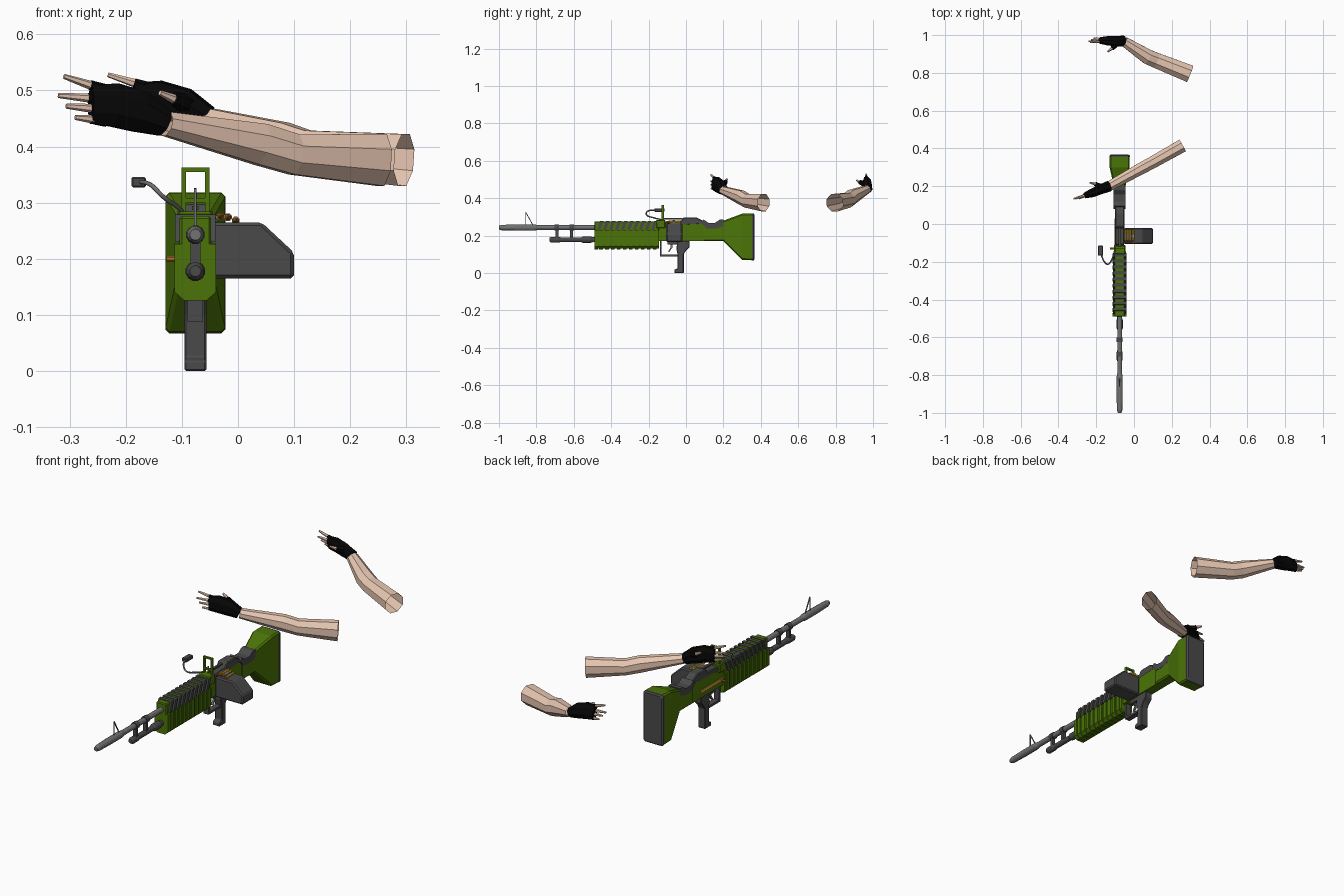
import bpy, bmesh, math
from mathutils import Vector, Matrix

cube = bpy.data.objects.get("Cube")
if cube:
    bpy.data.objects.remove(cube)


def material(name, rgb):
    m = bpy.data.materials.new(name)
    m.use_nodes = True
    m.diffuse_color = (*rgb, 1)
    m.node_tree.nodes["Principled BSDF"].inputs["Base Color"].default_value = (*rgb, 1)
    return m


GREEN = material("olive green", (.07, .175, .002))
GRAY = material("dark gray", (.068, .068, .068))
STEEL = material("steel gray", (.17, .17, .175))
SILVER = material("link silver", (.4, .4, .38))
BLACK = material("glove black", (.002, .002, .002))
SKIN = material("skin", (.84, .6, .465))
BRASS = material("brass", (.65, .38, .03))
ORANGE = material("copper orange", (.5, .18, .02))
CX = -.076  # centre plane of the gun


def finish(name, bm, mat, bevel=0):
    bmesh.ops.recalc_face_normals(bm, faces=bm.faces)
    mesh = bpy.data.meshes.new(name)
    bm.to_mesh(mesh)
    bm.free()
    mesh.materials.append(mat)
    ob = bpy.data.objects.new(name, mesh)
    bpy.context.scene.collection.objects.link(ob)
    if bevel:
        mod = ob.modifiers.new("edge", "BEVEL")
        mod.width, mod.segments, mod.angle_limit = bevel, 1, math.radians(35)
    return ob


def skin_rings(name, rings, mat, closed=True, bevel=0):
    """Bridge a list of equal point loops."""
    bm = bmesh.new()
    loops = [[bm.verts.new(p) for p in r] for r in rings]
    n = len(loops[0])
    for a, b in zip(loops, loops[1:]):
        for i in range(n):
            j = (i + 1) % n
            bm.faces.new((a[i], a[j], b[j], b[i]))
    if closed:
        bm.faces.new(loops[0])
        bm.faces.new(loops[-1])
    return finish(name, bm, mat, bevel)


def side_prism(name, yz, half, mat, bevel=0):
    return skin_rings(name, [[(CX + s * half, y, z) for y, z in yz] for s in (-1, 1)], mat, True, bevel)


def front_prism(name, xz, y0, y1, mat, bevel=0):
    return skin_rings(name, [[(x, y, z) for x, z in xz] for y in (y0, y1)], mat, True, bevel)


def box(name, x0, x1, y0, y1, z0, z1, mat, bevel=0):
    return front_prism(name, [(x0, z0), (x1, z0), (x1, z1), (x0, z1)], y0, y1, mat, bevel)


def limb(name, stations, mat, n=8, closed=True, xf=lambda p: p):
    """Loft ellipses; a station is (centre, side radius, upright radius)."""
    pts = [Vector(s[0]) for s in stations]
    rings = []
    for i, (c, a, b) in enumerate(stations):
        t = (pts[min(i + 1, len(pts) - 1)] - pts[max(i - 1, 0)]).normalized()
        ref = Vector((0, 1, 0)) if abs(t.z) > .9 else Vector((0, 0, 1))
        side = t.cross(ref).normalized()
        up = side.cross(t)
        angles = [math.tau * (k + .5) / n for k in range(n)]
        rings.append([xf(pts[i] + side * a * math.cos(q) + up * b * math.sin(q)) for q in angles])
    return skin_rings(name, rings, mat, closed)


def rod(name, p, q, r, mat, n=8, r2=None):
    r2 = r if r2 is None else r2
    return limb(name, [(p, r, r), (q, r2, r2)], mat, n)


def turned(name, z, profile, mat):
    return limb(name, [((CX, y, z), r, r) for y, r in profile], mat, 12)


# Barrel, flash hider and gas cylinder
turned("barrel", .243, [(-.82, .013), (-.47, .013)], STEEL)
turned("flash_hider", .243, [(-1, .01), (-.985, .015), (-.9, .017), (-.81, .017), (-.79, .013)], STEEL)
turned("gas_cylinder", .178, [(-.73, .01), (-.72, .016), (-.68, .016), (-.67, .013), (-.56, .013),
                              (-.55, .018), (-.51, .018), (-.5, .014), (-.47, .014)], GRAY)
for y in (-.69, -.612):
    turned("barrel_band", .243, [(y - .012, .017), (y + .012, .017)], GRAY)
    box("barrel_post", CX - .009, CX + .009, y - .007, y + .007, .18, .24, GRAY)
rod("front_sight_post", (CX, -.857, .25), (CX, -.857, .325), .003, STEEL, 4)
rod("front_sight_brace", (CX, -.857, .325), (CX, -.815, .25), .003, STEEL, 4)


# Ribbed handguard with slanted dark louvres along its top
def guard_section(half, low, high):
    return [(CX - half * .55, low), (CX + half * .55, low), (CX + half, low + .015),
            (CX + half, high), (CX - half, high), (CX - half, low + .015)]


front_prism("handguard", guard_section(.033, .13, .226), -.488, -.145, GREEN)
front_prism("handguard_front_cap", guard_section(.037, .126, .226), -.49, -.47, GREEN)
box("handguard_top", CX - .028, CX + .028, -.49, -.145, .22, .276, GREEN, .004)
for i in range(10):
    y = -.465 + i * .032
    front_prism("handguard_rib", guard_section(.037, .126, .228), y, y + .02, GREEN)
    louvre = [(y - .012, .23), (y + .006, .23), (y + .024, .279), (y + .006, .279)]
    side_prism("louvre", louvre, .036, GRAY)

# Receiver, feed cover and rear sight base
box("receiver", CX - .024, CX + .024, -.147, .12, .17, .266, GREEN)
box("rear_sight_base", CX - .031, CX + .031, -.16, -.11, .24, .284, GREEN, .004)
side_prism("feed_cover", [(-.11, .25), (-.11, .274), (-.025, .28), (-.012, .298), (.055, .298), (.09, .28),
                          (.105, .262)], .0245, GRAY, .004)
side_prism("cover_hinge", [(.08, .27), (.11, .237), (.165, .237), (.2, .25), (.2, .285), (.18, .285),
                           (.155, .268), (.12, .268), (.095, .285)], .0315, GRAY)
box("carry_rail", CX - .006, CX + .006, -.12, -.02, .287, .294, GRAY)


# Flared stock with butt pad
def stock_ring(y, half, low, high, cut=.007):
    return [(CX + sx * (half - (cut if k else 0)), y, z + sz * (0 if k else cut))
            for sx, z, sz, order in ((-1, low, 1, (0, 1)), (1, low, 1, (1, 0)),
                                     (1, high, -1, (0, 1)), (-1, high, -1, (1, 0))) for k in order]


skin_rings("stock", [stock_ring(.1, .03, .17, .255), stock_ring(.185, .031, .17, .268),
                     stock_ring(.2, .031, .17, .28), stock_ring(.3, .053, .07, .317),
                     stock_ring(.355, .053, .068, .318)], GREEN)
skin_rings("butt_pad", [stock_ring(.354, .0535, .067, .318), stock_ring(.362, .0535, .067, .318),
                        stock_ring(.367, .047, .075, .311)], GRAY)

# Grip, trigger and guard
side_prism("pistol_grip", [(-.045, .172), (.02, .172), (.02, .14), (0, .12), (-.012, .1), (-.012, 0),
                           (-.062, 0), (-.062, .018), (-.045, .025), (-.045, .1), (-.052, .13)], .0195, GRAY, .003)
side_prism("trigger_guard", [(-.14, .172), (-.14, .088), (-.045, .088), (-.045, .099), (-.13, .099), (-.13, .172)],
           .014, GRAY)
box("trigger_housing", CX - .016, CX + .016, -.1, -.03, .152, .172, GRAY)
side_prism("trigger", [(-.085, .172), (-.07, .172), (-.073, .135), (-.09, .112), (-.095, .115), (-.082, .138)],
           .005, STEEL)

# Ammunition box and belt
front_prism("ammo_box", [(-.052, .165), (.1, .165), (.1, .211), (.042, .265), (-.052, .265)], -.106, -.02, GRAY, .006)
for x, z in ((-.044, .272), (-.031, .276), (-.018, .274), (-.004, .268)):
    rod("cartridge_case", (x, -.085, z), (x, -.03, z), .0065, BRASS)
    rod("bullet_tip", (x, -.085, z), (x, -.105, z), .0055, ORANGE, 8, .001)
    rod("belt_link", (x, -.072, z), (x, -.058, z), .0075, SILVER)

# Charging handle on the right side
box("charging_rail", CX - .0275, CX - .023, -.145, .03, .193, .209, BRASS)
rod("charging_knob", (CX - .024, -.13, .2), (CX - .051, -.13, .2), .005, ORANGE)

# Rear sight frame
for s in (-1, 1):
    box("rear_sight_side", CX + s * .021 - .004, CX + s * .021 + .004, -.13, -.118, .28, .363, GREEN)
for z in (.3, .355):
    box("rear_sight_bar", CX - .024, CX + .024, -.129, -.119, z, z + .008, GREEN)
rod("rear_sight_pin", (CX, -.124, .28), (CX, -.124, .318), .003, STEEL, 6)

# Cable with switch box
cable = bpy.data.curves.new("cable", "CURVE")
cable.dimensions = "3D"
cable.bevel_depth, cable.bevel_resolution, cable.resolution_u = .004, 1, 5
path = [(-.1, -.13, .285), (-.112, -.175, .296), (-.135, -.212, .312), (-.153, -.205, .33), (-.175, -.16, .337)]
spline = cable.splines.new("BEZIER")
spline.bezier_points.add(len(path) - 1)
for b, p in zip(spline.bezier_points, path):
    b.co = p
    b.handle_left_type = b.handle_right_type = "AUTO"
cable.materials.append(STEEL)
bpy.context.scene.collection.objects.link(bpy.data.objects.new("cable", cable))
box("switch_box", -.19, -.164, -.168, -.114, .327, .346, GRAY, .003)


# Gloved hands, mapped from one pattern
def hand(side, xf):
    limb(side + "_glove", [((-.132, .2, .441), .031, .025), ((-.175, .184, .462), .028, .04),
                           ((-.22, .165, .474), .025, .042), ((-.262, .15, .475), .016, .037)], BLACK, 8, True, xf)
    for base_z, tip_x, tip_z in ((.503, -.31, .525), (.487, -.32, .491), (.469, -.306, .472), (.449, -.29, .452)):
        a, tip = Vector((-.235, .16, base_z - .003)), Vector((tip_x, .134, tip_z))
        mid = a.lerp(tip, .38)
        limb(side + "_glove_finger", [(a, .011, .011), (mid, .009, .009)], BLACK, 6, True, xf)
        limb(side + "_finger", [(a, .0085, .0085), (mid, .008, .008), (tip, .0045, .0045)], SKIN, 6, True, xf)
    thumb = [Vector(p) for p in ((-.165, .192, .468), (-.205, .212, .488), (-.234, .219, .503))]
    limb(side + "_glove_thumb", [(thumb[0], .018, .022), (thumb[1], .013, .013)], BLACK, 6, True, xf)
    limb(side + "_thumb", [(thumb[1], .009, .009), (thumb[2], .005, .005)], SKIN, 6, True, xf)


wrist = Vector((-.13, .2, .44))
turn = (Matrix.Rotation(math.radians(12), 3, "X") @ Matrix.Rotation(math.radians(17), 3, "Z")
        @ Matrix.Diagonal((1, -1, 1)))
hand("left", lambda p: p)
hand("right", lambda p: turn @ (p - wrist) * .95 + Vector((-.05, .97, .447)))

# Bare forearms, open at the elbow
limb("left_forearm", [((-.13, .201, .441), .028, .023), ((.04, .295, .404), .034, .04),
                      ((.1, .327, .386), .035, .039), ((.256, .415, .376), .038, .05)], SKIN, 8, False)
limb("right_forearm", [((-.052, .966, .447), .028, .023), ((.075, .884, .405), .043, .042),
                       ((.12, .865, .39), .044, .042), ((.296, .795, .376), .05, .05)], SKIN, 8, False)
